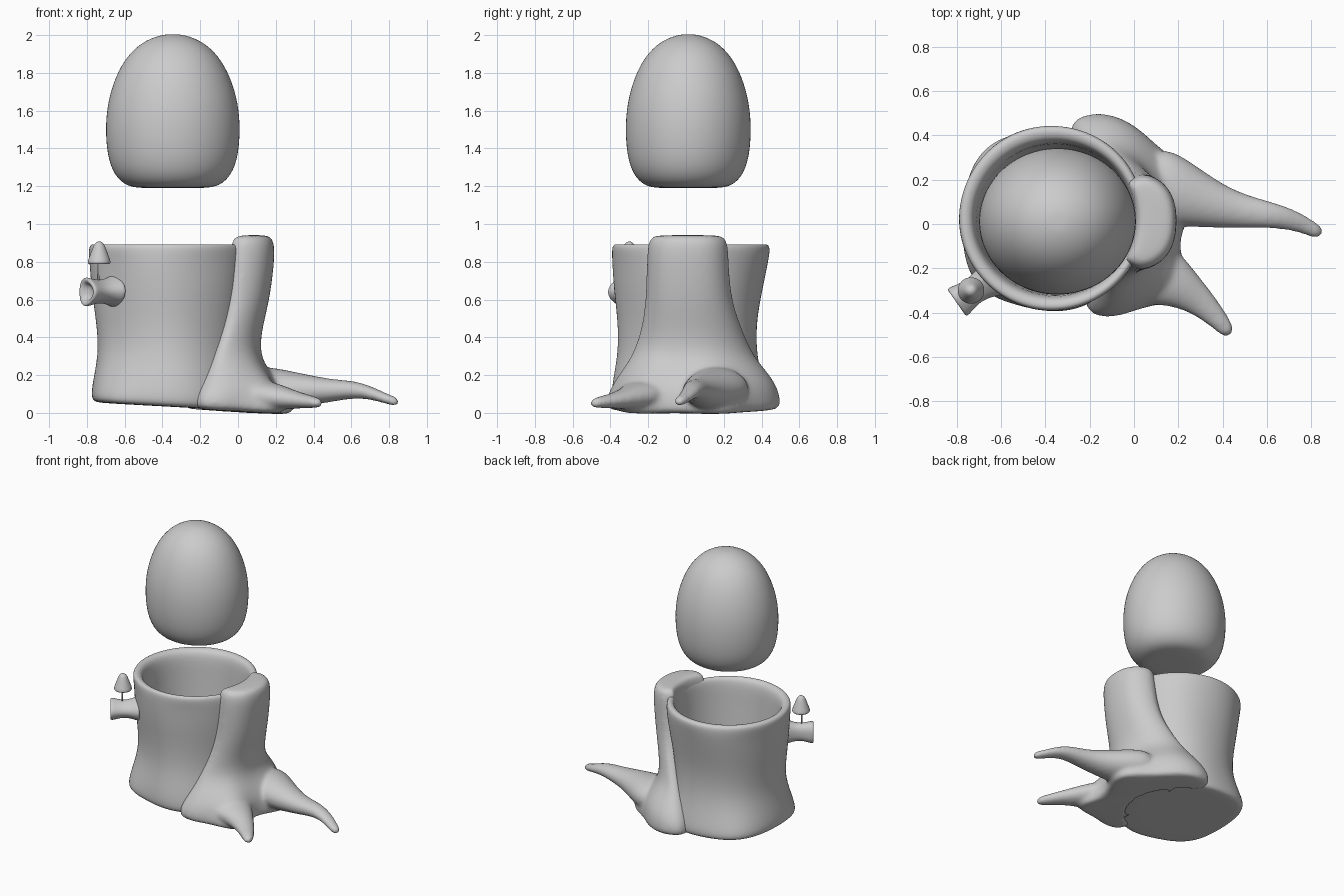
import bpy, bmesh, math
from mathutils import Vector

if "Cube" in bpy.data.objects:
    bpy.data.objects.remove(bpy.data.objects["Cube"])


def loft(bm, rings):
    """Skin a list of equal-length point rings and cap both ends."""
    vs = [[bm.verts.new(p) for p in r] for r in rings]
    n = len(vs[0])
    for a, b in zip(vs, vs[1:]):
        for i in range(n):
            j = (i + 1) % n
            bm.faces.new((a[i], a[j], b[j], b[i]))
    bm.faces.new(vs[0][::-1])
    bm.faces.new(vs[-1])


def finish(name, bm, subsurf=2):
    bmesh.ops.recalc_face_normals(bm, faces=bm.faces)
    for f in bm.faces:
        f.smooth = True
    me = bpy.data.meshes.new(name)
    bm.to_mesh(me)
    bm.free()
    ob = bpy.data.objects.new(name, me)
    bpy.context.collection.objects.link(ob)
    if subsurf:
        m = ob.modifiers.new("subdivision", 'SUBSURF')
        m.levels = m.render_levels = subsurf
    return ob


def ellipse(cx, cy, z, rx, ry, n=24):
    return [Vector((cx + rx * math.cos(t), cy + ry * math.sin(t), z))
            for t in (2 * math.pi * i / n for i in range(n))]


def tube_rings(path, n=12):
    """path: (x, y, z, half width, half height) stations."""
    pts = [Vector(p[:3]) for p in path]
    rings = []
    for i, p in enumerate(path):
        d = pts[min(i + 1, len(pts) - 1)] - pts[max(i - 1, 0)]
        side = Vector((-d.y, d.x, 0)).normalized()
        rings.append([pts[i] + side * p[3] * math.cos(t) + Vector((0, 0, p[4] * math.sin(t)))
                      for t in (2 * math.pi * k / n for k in range(n))])
    return rings


def slant(p):
    """Tilt the underside so it sinks towards the roots."""
    p.z -= 0.06 * max(0, p.x + 0.77) * max(0, 1 - p.z / 0.6)
    return p


def bump(deg, centre, width):
    return math.exp(-((deg - centre) / width) ** 2)


# egg-shaped top piece
bm = bmesh.new()
egg = [(1.19, .05), (1.19, .17), (1.2, .25), (1.26, .315), (1.36, .35), (1.5, .361),
       (1.64, .350), (1.78, .308), (1.89, .245), (1.965, .162), (2.0, .07), (2.004, .02)]
loft(bm, [ellipse(-.345, .012, z, r, r * .935) for z, r in egg])
finish("egg", bm)

# hollow stump: outer wall, rolled rim, inner wall, floor
bm = bmesh.new()
wall = [(.055, -.37, .02, .05, .05), (.055, -.37, .02, .34, .35), (.058, -.37, .015, .40, .40),
        (.10, -.37, .015, .413, .413), (.2, -.37, .01, .395, .395), (.34, -.37, .01, .37, .366),
        (.5, -.37, .01, .385, .37), (.65, -.37, .015, .405, .395), (.8, -.37, .025, .416, .415),
        (.87, -.37, .027, .424, .422), (.895, -.37, .025, .41, .41), (.893, -.365, .022, .38, .375),
        (.86, -.355, .02, .36, .345), (.7, -.355, .02, .35, .34), (.5, -.355, .02, .33, .325),
        (.25, -.355, .02, .31, .31), (.14, -.355, .02, .25, .25), (.12, -.355, .02, .05, .05)]
rings = []
for k, (z, cx, cy, rx, ry) in enumerate(wall):
    ring = ellipse(cx, cy, z, rx, ry, 32)
    if 0 < k < 9:  # foot lobes low down, gentle bark undulation above
        for i, p in enumerate(ring):
            deg = 360 * i / 32
            foot = max(0, 1 - z / .3)
            s = 1 + .012 * math.cos(math.radians(5 * deg) + 3 * z)
            s += foot * .12 * (bump(deg, 130, 25) + bump(deg, 222, 22))
            p.x = cx + (p.x - cx) * s
            p.y = cy + (p.y - cy) * s
    rings.append([slant(p) for p in ring])
loft(bm, rings)
finish("stump", bm)

# buttress wrapping the right side: crescent sections (z, angle from, angle to, inner, edge, middle radius)
bm = bmesh.new()
rows = [(.045, -66, 78, .36, .43, .53), (.06, -70, 80, .36, .45, .565), (.11, -70, 80, .36, .455, .565),
        (.18, -64, 75, .36, .44, .56), (.25, -57, 67, .35, .42, .52), (.33, -50, 57, .345, .40, .475),
        (.45, -40, 44, .345, .405, .485), (.6, -34, 32, .35, .42, .528), (.78, -32, 29, .362, .435, .55),
        (.88, -31, 28, .367, .44, .555), (.93, -29, 26, .372, .44, .54), (.942, -24, 21, .40, .43, .51)]
rings = []
for z, lo, hi, ri, re, rm in rows:
    power = 3 if z > .3 else 5
    us = [-1 + 2 * i / 26 for i in range(27)]
    polar = [(u, re + (rm - re) * (1 - abs(u) ** power)) for u in us]
    web = min(1, max(0, 1.5 - z / .19))  # webbing towards the roots
    ring = []
    for u, r in polar + [(u, ri) for u in us[::-1]]:
        deg = lo + (hi - lo) * (u + 1) / 2
        if r > ri:
            r += web * (.11 * bump(deg, 14, 14) + .13 * bump(deg, -29, 11))
        a = math.radians(deg)
        ring.append(slant(Vector((-.36 + r * math.cos(a), .02 + r * math.sin(a), z))))
    rings.append(ring)
loft(bm, rings)

# two roots blended into the buttress
loft(bm, tube_rings([(.03, .2, .13, .17, .10), (.14, .16, .13, .18, .125), (.28, .11, .12, .135, .105),
                     (.40, .075, .12, .10, .08), (.50, .055, .118, .08, .062), (.62, .04, .125, .062, .048),
                     (.71, .02, .105, .052, .037), (.79, -.015, .073, .04, .029), (.835, -.04, .06, .036, .028),
                     (.85, -.045, .057, .017, .014)]))
loft(bm, tube_rings([(.03, -.2, .10, .16, .09), (.13, -.235, .095, .15, .085), (.22, -.29, .083, .10, .07),
                     (.30, -.35, .07, .072, .05), (.37, -.42, .06, .052, .038), (.425, -.485, .053, .038, .03),
                     (.437, -.502, .05, .018, .015)]))
root = finish("root_buttress", bm)
m = root.modifiers.new("blend", 'REMESH')
m.mode = 'VOXEL'
m.voxel_size = .011
m.use_smooth_shade = True
m = root.modifiers.new("smooth", 'SMOOTH')
m.factor = .5
m.iterations = 18

# stub of a broken branch with hollow end
bm = bmesh.new()
start, end = Vector((-.635, -.235, .645)), Vector((-.802, -.35, .64))
across = Vector((.57, -.82, 0))
rings = []
for t, r in [(0, .088), (.12, .085), (.3, .07), (.55, .06), (.8, .07), (.97, .08),
             (1.02, .07), (.98, .048), (.86, .038), (.82, .01)]:
    ring = []
    for k in range(14):
        a = 2 * math.pi * k / 14
        q = r * (1 + .1 * math.cos(3 * a))
        ring.append(start.lerp(end, min(t, 1)) + (end - start) * max(0, t - 1)
                    + across * q * math.cos(a) + Vector((0, 0, q * math.sin(a))))
    rings.append(ring)
loft(bm, rings)
finish("branch_stub", bm)

# little mushroom standing on the stub
bm = bmesh.new()
loft(bm, [ellipse(-.74, -.3, z, r, r, 10) for z, r in [(.68, .007), (.74, .005), (.81, .005)]])
finish("mushroom_stem", bm, 0)
bm = bmesh.new()
cap = [(.805, .006), (.795, .035), (.785, .057), (.797, .065), (.83, .052), (.87, .037), (.9, .024), (.908, .005)]
loft(bm, [ellipse(-.735, -.3, z, r, r, 14) for z, r in cap])
finish("mushroom_cap", bm)
